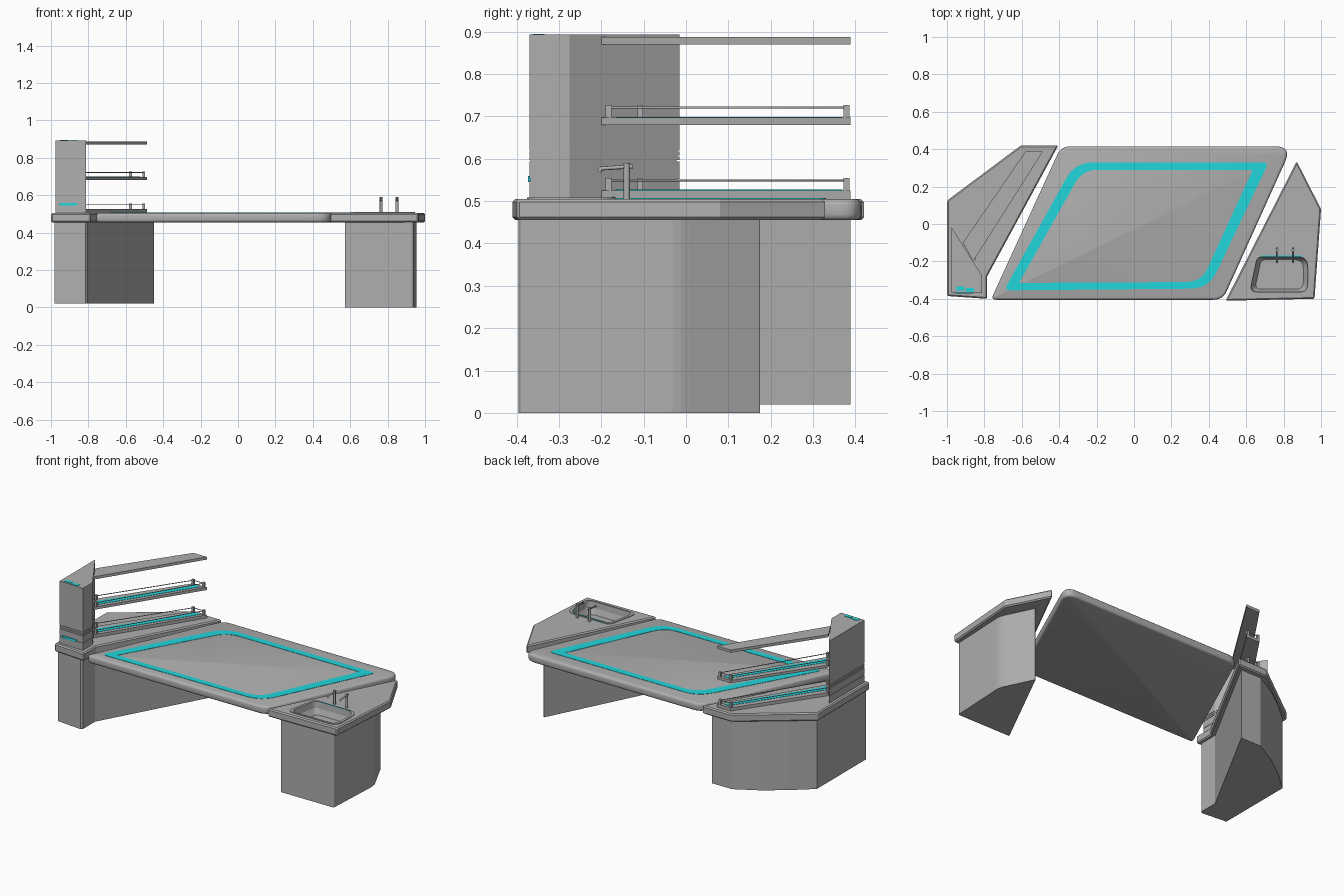
import bpy, bmesh, math
from mathutils import Vector

if "Cube" in bpy.data.objects:
    bpy.data.objects.remove(bpy.data.objects["Cube"], do_unlink=True)


def material(name, color):
    m = bpy.data.materials.new(name)
    m.use_nodes = True
    m.diffuse_color = color
    m.node_tree.nodes["Principled BSDF"].inputs["Base Color"].default_value = color
    return m


GREY = material("plain grey", (0.43, 0.43, 0.43, 1))
CYAN = material("glowing cyan", (0.015, 0.68, 0.73, 1))


def finish(name, bm, mat, smooth=False):
    bmesh.ops.recalc_face_normals(bm, faces=bm.faces)
    mesh = bpy.data.meshes.new(name)
    bm.to_mesh(mesh)
    bm.free()
    mesh.materials.append(mat)
    ob = bpy.data.objects.new(name, mesh)
    bpy.context.collection.objects.link(ob)
    if smooth:
        bpy.ops.object.select_all(action='DESELECT')
        ob.select_set(True)
        bpy.context.view_layer.objects.active = ob
        bpy.ops.object.shade_smooth_by_angle(angle=math.radians(35))
    return ob


def rounded(pts, radii, seg=6):
    """Round each corner of a polygon with a quadratic arc."""
    out = []
    for i, p in enumerate(pts):
        p = Vector(p)
        a = p + (Vector(pts[i - 1]) - p).normalized() * radii[i]
        b = p + (Vector(pts[(i + 1) % len(pts)]) - p).normalized() * radii[i]
        for k in range(seg + 1):
            t = k / seg
            out.append(a * (1 - t) ** 2 + p * 2 * t * (1 - t) + b * t * t)
    return out


def scaled(pts, f, center=None):
    c = Vector(center) if center else sum((Vector(p) for p in pts), Vector((0, 0))) / len(pts)
    return [c + (Vector(p) - c) * f for p in pts]


def loft(name, loops, mat, cap=(True, True), closed=False, smooth=False, bevel=0, seg=1):
    """Join (outline, z) loops with quads; cap the ends or close them into a ring."""
    bm = bmesh.new()
    rings = [[bm.verts.new((p[0], p[1], z)) for p in pts] for pts, z in loops]
    pairs = list(zip(rings, rings[1:])) + ([(rings[-1], rings[0])] if closed else [])
    for lo, hi in pairs:
        for i in range(len(lo)):
            bm.faces.new((lo[i - 1], lo[i], hi[i], hi[i - 1]))
    for use, ring in zip(cap, (rings[0], rings[-1])):
        if use:
            bm.faces.new(ring)
    bmesh.ops.recalc_face_normals(bm, faces=bm.faces)
    if bevel:
        edges = [e for e in bm.edges if e.calc_face_angle(0) > math.radians(35)]
        bmesh.ops.bevel(bm, geom=edges, offset=bevel, segments=seg, profile=0.5, affect='EDGES')
    return finish(name, bm, mat, smooth)


def prism(name, pts, z0, z1, mat=GREY, **kw):
    return loft(name, [(pts, z0), (pts, z1)], mat, **kw)


def box(name, x, y, z, sx, sy, sz, mat=GREY):
    pts = [(x - sx / 2, y - sy / 2), (x + sx / 2, y - sy / 2),
           (x + sx / 2, y + sy / 2), (x - sx / 2, y + sy / 2)]
    return prism(name, pts, z, z + sz, mat)


def rod(name, points, radius):
    cu = bpy.data.curves.new(name, 'CURVE')
    cu.dimensions = '3D'
    cu.bevel_depth, cu.bevel_resolution, cu.use_fill_caps = radius, 2, True
    sp = cu.splines.new('POLY')
    sp.points.add(len(points) - 1)
    for q, p in zip(sp.points, points):
        q.co = (*p, 1)
    cu.materials.append(GREY)
    ob = bpy.data.objects.new(name, cu)
    bpy.context.collection.objects.link(ob)
    return ob


LOW, TOP = 0.455, 0.505

# Central slanted table top with its inlaid ring
table = rounded([(-0.765, -0.405), (0.475, -0.405), (0.845, 0.415), (-0.39, 0.415)],
                [0.03, 0.05, 0.09, 0.05])
prism("table_top", table, LOW, TOP, bevel=0.014, seg=3, smooth=True)
outer = rounded([(-0.695, -0.355), (0.40, -0.345), (0.72, 0.33), (-0.315, 0.33)],
                [0.035, 0.1, 0.035, 0.1])
inner = rounded([(-0.615, -0.315), (0.36, -0.31), (0.635, 0.29), (-0.275, 0.29)],
                [0.01, 0.08, 0.01, 0.08])
loft("table_ring", [(outer, TOP - 0.001), (outer, TOP + 0.002),
                    (inner, TOP + 0.002), (inner, TOP - 0.001)],
     CYAN, cap=(False, False), closed=True)

# Right-hand-of-page counter and cabinet holding the basin
sink_counter = prism("sink_counter", [(0.49, -0.41), (0.965, -0.4), (1.0, 0.08), (0.87, 0.335)],
                     LOW, TOP, bevel=0.007)
sink_cabinet = prism("sink_cabinet", rounded([(0.57, -0.395), (0.938, -0.395), (0.956, -0.02),
                                              (0.86, 0.178)], [0.006, 0.012, 0.03, 0.006], 3),
                     0, LOW + 0.001)

# Basin
mid = (0.785, -0.268)
rim = rounded([(0.645, -0.165), (0.945, -0.165), (0.945, -0.375), (0.6, -0.375)],
              [0.03, 0.06, 0.05, 0.045], 5)
cutter = prism("basin_cutter", scaled(rim, 0.96, mid), 0.425, 0.6)
cutter.hide_render = True
cutter.hide_viewport = False
cutter.display_type = 'WIRE'
for ob in (sink_counter, sink_cabinet):
    mod = ob.modifiers.new("basin_hole", 'BOOLEAN')
    mod.operation, mod.object, mod.solver = 'DIFFERENCE', cutter, 'EXACT'
loft("basin", [(rim, TOP - 0.001), (rim, TOP + 0.004), (scaled(rim, 0.9, mid), TOP + 0.004),
               (scaled(rim, 0.87, mid), 0.47), (scaled(rim, 0.75, mid), 0.435)],
     GREY, cap=(False, True))
drain = [(0.795 + 0.014 * math.cos(k * math.pi / 8), -0.265 + 0.014 * math.sin(k * math.pi / 8))
         for k in range(16)]
prism("basin_drain", drain, 0.434, 0.439)
box("basin_light", 0.79, -0.172, TOP + 0.003, 0.22, 0.006, 0.003, CYAN)

# Pair of taps
for side, x in (("left", 0.85), ("right", 0.765)):
    rod(side + "_tap_post", [(x, -0.14, TOP), (x, -0.14, 0.59)], 0.008)
    rod(side + "_tap_spout", [(x, -0.125, 0.582), (x, -0.2, 0.577), (x, -0.205, 0.57)], 0.005)

# Shelf-side counter and cabinet
prism("shelf_counter", [(-1, -0.385), (-0.785, -0.4), (-0.785, -0.28), (-0.405, 0.42),
                        (-0.605, 0.42), (-1, 0.125)], LOW, TOP, bevel=0.007)
prism("shelf_cabinet", [(-0.982, -0.375), (-0.815, -0.39), (-0.805, -0.38), (-0.805, -0.26),
                        (-0.45, 0.388), (-0.59, 0.388), (-0.73, 0.31), (-0.86, 0.215),
                        (-0.982, 0.11)], 0.02, LOW + 0.001)

# Tower with thin grooves and light panels
tower = [(-0.977, -0.365), (-0.813, -0.37), (-0.813, -0.275), (-0.977, -0.015)]
prism("tower_core", scaled(tower, 0.97), TOP, 0.89)
for i, (z0, z1) in enumerate([(TOP, 0.549), (0.552, 0.594), (0.597, 0.605),
                              (0.608, 0.617), (0.62, 0.893)]):
    prism(f"tower_section_{i + 1}", tower, z0, z1)
box("tower_front_light", -0.907, -0.368, 0.545, 0.095, 0.009, 0.014, CYAN)
box("tower_top_light_outer", -0.93, -0.345, 0.892, 0.045, 0.022, 0.003, CYAN)
box("tower_top_light_inner", -0.877, -0.352, 0.892, 0.045, 0.022, 0.003, CYAN)

# Three slanted shelves, the lower two with guard rails and a light strip
shelf = [(-0.86, -0.2), (-0.487, 0.388), (-0.58, 0.388), (-0.915, -0.1)]
posts = [(-0.852, -0.183), (-0.503, 0.379), (-0.575, 0.379), (-0.905, -0.108)]
strip = [(-0.866, -0.165), (-0.52, 0.37), (-0.555, 0.37), (-0.89, -0.125)]
for label, z0, z1, railed in (("lower", TOP, 0.525, True), ("middle", 0.68, 0.697, True),
                              ("upper", 0.87, 0.887, False)):
    prism(label + "_shelf", shelf, z0, z1)
    if railed:
        prism(label + "_shelf_light", strip, z1 - 0.001, z1 + 0.002, CYAN)
        for i, (x, y) in enumerate(posts):
            box(f"{label}_rail_post_{i + 1}", x, y, z1, 0.014, 0.014, 0.03)
        rod(label + "_rail", [(x, y, z1 + 0.024) for x, y in posts], 0.0025)
